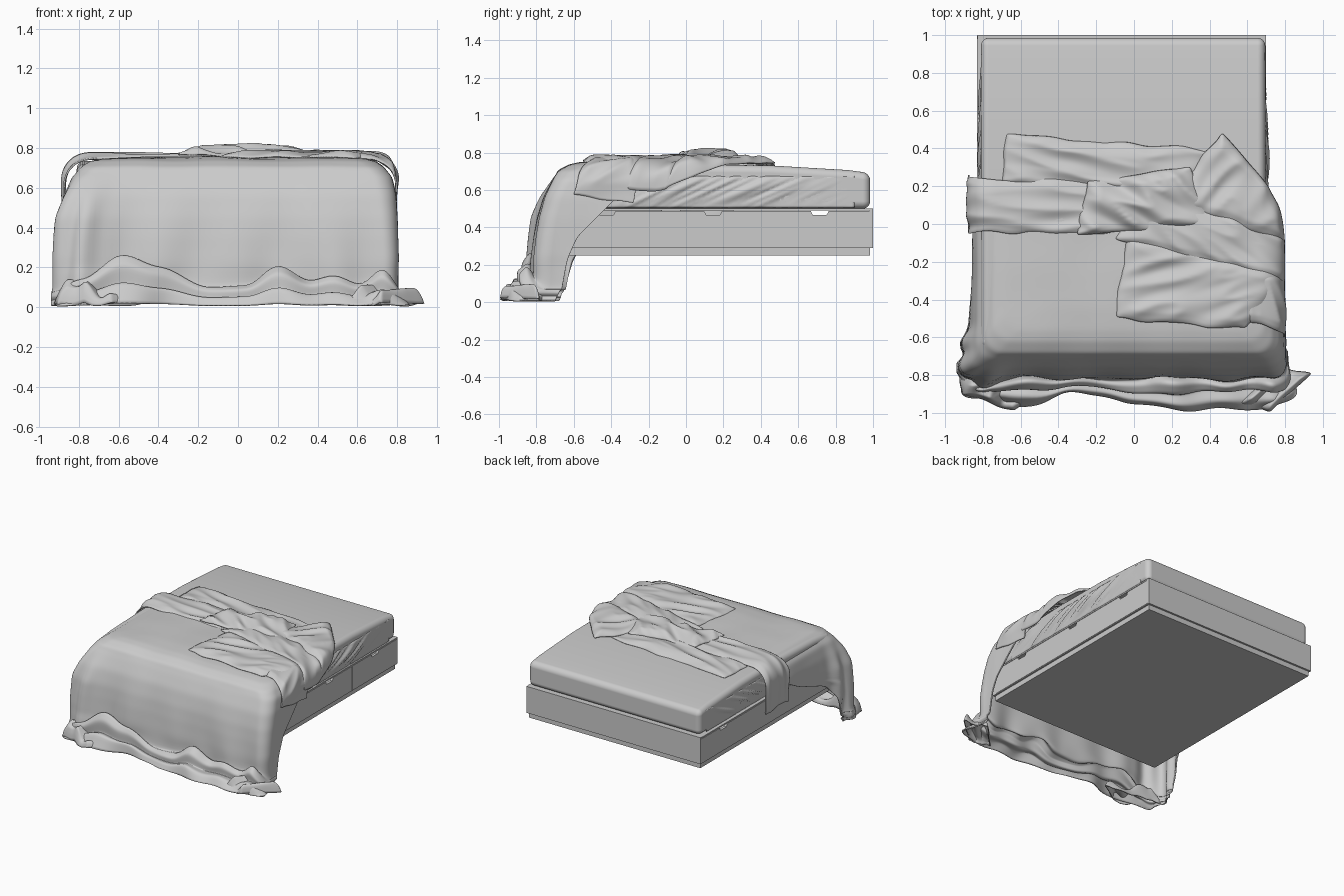
import bpy, bmesh, math
from mathutils import Vector, noise

cube = bpy.data.objects.get("Cube")
if cube:
    bpy.data.objects.remove(cube, do_unlink=True)

grey = bpy.data.materials.new("plain_grey")
grey.use_nodes = True
grey.diffuse_color = (0.6, 0.6, 0.6, 1)
grey.node_tree.nodes["Principled BSDF"].inputs["Base Color"].default_value = (0.6, 0.6, 0.6, 1)


def add_object(name, mesh):
    mesh.materials.append(grey)
    obj = bpy.data.objects.new(name, mesh)
    bpy.context.collection.objects.link(obj)
    return obj


def extrude_side(name, outline, x, thickness):
    """Extrude a (y, z) outline along x."""
    bm = bmesh.new()
    face = bm.faces.new([bm.verts.new((x, y, z)) for y, z in outline])
    new = bmesh.ops.extrude_face_region(bm, geom=[face])["geom"]
    bmesh.ops.translate(bm, vec=(thickness, 0, 0),
                        verts=[g for g in new if isinstance(g, bmesh.types.BMVert)])
    bmesh.ops.recalc_face_normals(bm, faces=bm.faces)
    mesh = bpy.data.meshes.new(name)
    bm.to_mesh(mesh)
    bm.free()
    return add_object(name, mesh)


def box(name, x0, x1, y0, y1, z0, z1):
    return extrude_side(name, [(y0, z0), (y1, z0), (y1, z1), (y0, z1)], x0, x1 - x0)


def sheet(name, fn, nu, nv, thickness=0.01, smooth_levels=1):
    """Surface grid from fn(u, v) with u and v in 0..1."""
    verts = [fn(i / nu, j / nv) for j in range(nv + 1) for i in range(nu + 1)]
    row = nu + 1
    faces = [(j * row + i, j * row + i + 1, (j + 1) * row + i + 1, (j + 1) * row + i)
             for j in range(nv) for i in range(nu)]
    mesh = bpy.data.meshes.new(name)
    mesh.from_pydata(verts, [], faces)
    mesh.update()
    mesh.shade_smooth()
    obj = add_object(name, mesh)
    if smooth_levels:
        sub = obj.modifiers.new("smooth", 'SUBSURF')
        sub.levels = sub.render_levels = smooth_levels
    solid = obj.modifiers.new("cloth", 'SOLIDIFY')
    solid.thickness = thickness
    solid.offset = 0


def lerp(a, b, t):
    return a + (b - a) * t


def along(points, x):
    """Piecewise smooth curve through (x, value) points."""
    for (x0, a), (x1, b) in zip(points, points[1:]):
        if x < x1:
            t = min(1, max(0, (x - x0) / (x1 - x0)))
            return lerp(a, b, t * t * (3 - 2 * t))
    return points[-1][1]


def wobble(x, y, z=0.0):
    return noise.noise(Vector((x, y, z)))


# Bed frame: plinth, panels and platform
LEFT, RIGHT = -0.83, 0.70
box("plinth", LEFT + .015, RIGHT - .015, -.74, .985, .25, .29)
box("frame_floor", LEFT + .003, RIGHT - .003, -.748, .997, .29, .30)
box("head_panel", LEFT + .002, RIGHT - .002, .98, 1.0, .29, .50)
box("foot_panel", LEFT, RIGHT, -.75, -.71, .29, .50)
box("platform", LEFT, RIGHT, -.71, .98, .49, .50)

# Drawer fronts with hand notches: a short one and a long one on each side
for side, x in (("right", LEFT), ("left", RIGHT - .02)):
    for name, y0, y1, notches in (("head", .431, .997, [.715]), ("long", -.708, .430, [.145, -.425])):
        outline = [(y0, .295), (y1, .295), (y1, .487)]
        for c in notches:
            outline += [(c + .048, .487), (c + .036, .465), (c - .036, .465), (c - .048, .487)]
        extrude_side(f"{side}_{name}_drawer", outline + [(y0, .487)], x, .02)

# Mattress with a gently crowned top and soft edges
mattress = extrude_side("mattress", [(-.66, .50), (.985, .50), (.985, .69), (.87, .706), (.45, .731),
                                     (0, .735), (-.45, .72), (-.66, .70)], -.81, 1.505)
mattress.data.shade_smooth()
bevel = mattress.modifiers.new("soft_edges", 'BEVEL')
bevel.width = .04
bevel.segments = 5
bevel.harden_normals = True


# Diagonal creases pulled along the mattress sides
def creases(x, sign):
    def fn(u, v):
        y, z = lerp(-.55, .90, u), lerp(.505, .675, v)
        fade = math.sin(math.pi * v) ** .6 * min(1, (1 - u) * 3, u * 6)
        fold = wobble((y - 2.2 * (z - .5)) * 16, z * 4, sign)
        return x + sign * (.04 * fade * abs(fold) - .003), y, z
    return fn


sheet("left_sheet_creases", creases(.695, 1), 110, 14, .004, 0)
sheet("right_sheet_creases", creases(-.81, -1), 110, 14, .004, 0)

# Blanket rows: side offset, front offset, height, back end on each side
ROWS = [
    (-.68, -.72, .748, .10, .15), (-.45, -.50, .752, .10, .15),
    (-.25, -.30, .75, .10, .15), (-.12, -.18, .742, .05, .15),
    (-.06, -.12, .73, -.10, .12), (-.015, -.06, .70, -.22, .10),
    (.025, -.03, .65, -.30, .08), (.045, .015, .56, -.37, 0),
    (.055, .045, .45, -.48, -.20), (.06, .06, .35, -.58, -.50),
    (.065, .07, .24, -.63, -.60), (.06, .075, .12, -.66, -.64),
    (.065, .11, .15, -.67, -.65), (.07, .15, .12, -.68, -.66),
    (.06, .14, .06, -.69, -.67), (.07, .20, .07, -.69, -.67),
    (.08, .24, .012, -.70, -.68)]
# Height of the crumpled hem and how far it spreads on the floor, across the front
HEM = [(-.9, .05), (-.78, .13), (-.58, .25), (-.4, .19), (-.15, .09), (.05, .10), (.2, .20),
       (.36, .12), (.48, .15), (.62, .10), (.72, .18), (.83, .05)]
REACH = [(-.85, .6), (-.65, 1), (-.3, .4), (0, .8), (.3, .95), (.65, 1.02), (.85, .6)]


def blanket(u, v):
    s = v * (len(ROWS) - 1)
    k = min(int(s), len(ROWS) - 2)
    side, front, z, back_l, back_r = (lerp(a, b, s - k) for a, b in zip(ROWS[k], ROWS[k + 1]))
    xl, xr, yf, r = -.80 - side, .745 + side, -.74 - front, .09
    # open loop: one side, rounded corner, front, rounded corner, other side
    if u < .28:
        x, y, a = xl, lerp(back_r, yf + r, u / .28), 0
    elif u < .36:
        a = (u - .28) / .08 * math.pi / 2
        x, y = xl + r - r * math.cos(a), yf + r - r * math.sin(a)
    elif u < .64:
        x, y, a = lerp(xl + r, xr - r, (u - .36) / .28), yf, math.pi / 2
    elif u < .72:
        a = math.pi / 2 + (u - .64) / .08 * math.pi / 2
        x, y = xr - r - r * math.cos(a), yf + r - r * math.sin(a)
    else:
        x, y, a = xr, lerp(yf + r, back_l, (u - .72) / .28), math.pi
    depth = max(0, (.68 - z) / .68)
    push = .045 * depth * wobble(x * 5, y * 5, z * 1.5)
    # folds gather at the right front corner
    corner = math.exp(-((x + .82) ** 2 + (y + .70) ** 2) / .02)
    push += .055 * corner * min(1, depth * 3) * (1 + .4 * math.sin((x - y) * 45))
    if s > 10.5:
        # hem crumples into rolls
        push += .02 * wobble(x * 4, y * 4, s * .3)
        z *= lerp(1, along(HEM, x) / .14, min(1, s - 10.5))
        y += (1 - along(REACH, x)) * max(0, front - .075) * math.sin(a)
    elif depth == 0:
        z += .006 * wobble(x * 4, y * 4)
    x -= push * math.cos(a)
    y -= push * math.sin(a)
    return max(x, -.935), max(y, -.99), max(z, .008)


sheet("blanket", blanket, 110, 48)


# Crumpled cloth patches, draped over the bed edges
def patch(name, corners, base, height, angle, seed, amp=.02, limits=(-.74, .66), radius=.135):
    a, b, c, d = (Vector(p) for p in corners)
    ca, sa = math.cos(math.radians(angle)), math.sin(math.radians(angle))

    def fn(u, v):
        p = a.lerp(d, u).lerp(b.lerp(c, u), v)
        edge = min(1, 7 * min(u, 1 - u, v, 1 - v))
        x = p.x + .022 * wobble(p.x * 6, p.y * 6, seed)
        y = p.y + .022 * wobble(p.x * 6, p.y * 6, seed + 9)
        ridge = 1 - 3 * abs(wobble((x * ca + y * sa) * 2.5, (y * ca - x * sa) * 9, seed))
        z = base + height * math.sqrt(edge) * (.8 + .4 * wobble(x * 4, y * 4, seed))
        z += amp * ridge * (.3 + .7 * edge)
        lim, sign = (limits[1], 1) if x > 0 else (-limits[0], -1)
        over = abs(x) - lim
        if over > 0:
            bend = min(over / radius, math.pi / 2)
            x = sign * (lim + radius * math.sin(bend) + .012 * ridge * edge)
            z -= radius * (1 - math.cos(bend)) + max(0, over - radius * math.pi / 2)
        return x, max(y, -.99), max(z, .008)
    sheet(name, fn, 30, 30, .008)


patch("side_flap", [(-1.15, -.04), (-1.15, .25), (-.12, .22), (-.12, -.05)], .745, .02, 5, 1, .012)
patch("upper_fold", [(-.70, .22), (-.67, .48), (.40, .38), (.25, .10)], .73, .03, -8, 2, .015)
patch("centre_heap", [(-.30, -.06), (-.25, .22), (.30, .30), (.40, 0)], .76, .035, -35, 3, .028)
patch("corner_flap", [(.18, .10), (.46, .49), (.70, .20), (.89, -.12)], .74, .035, 55, 4, .018)
patch("middle_fold", [(-.10, -.08), (.10, .20), (.89, -.10), (.88, -.32)], .748, .025, -35, 5, .018)
patch("lower_flap", [(-.10, -.50), (-.05, -.06), (.82, -.28), (.58, -.55)], .752, .025, 20, 6, .014)
patch("edge_drape", [(.52, -.48), (.62, -.24), (.95, -.27), (.90, -.60)], .742, .025, -70, 7, .014)

# Loose hem lying on the floor
FLOOR = (-2, 2)
patch("hem_right_front", [(-.92, -.80), (-.91, -.91), (-.64, -.985), (-.44, -.85)],
      .01, .08, 40, 8, .045, FLOOR)
patch("hem_left_corner", [(.56, -.95), (.72, -.985), (.93, -.80), (.76, -.74)],
      .01, .08, 35, 10, .045, FLOOR)
